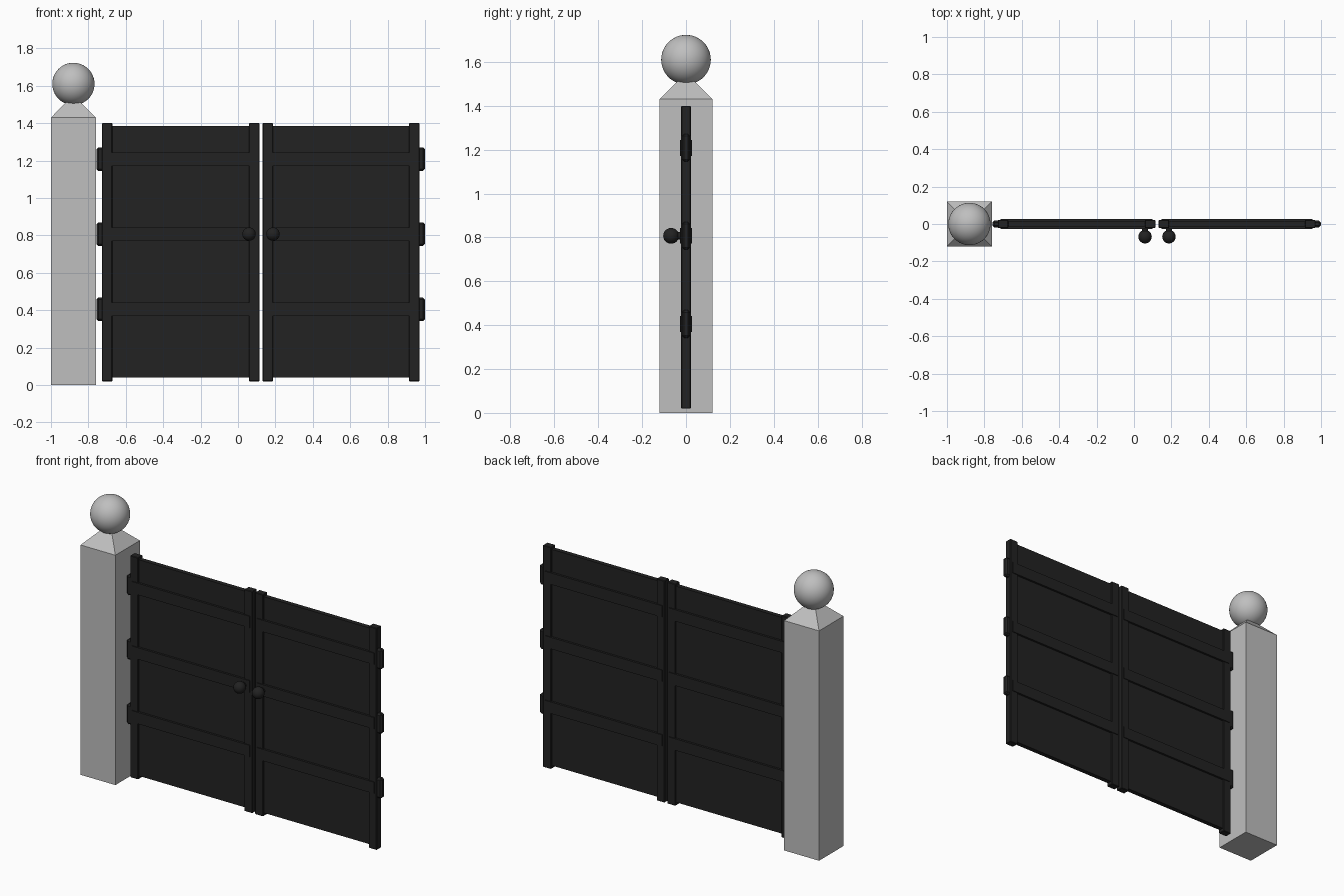
import bpy
import bmesh
from mathutils import Matrix, Vector

cube = bpy.data.objects.get("Cube")
if cube:
    bpy.data.objects.remove(cube, do_unlink=True)


def material(name, color):
    mat = bpy.data.materials.new(name)
    mat.use_nodes = True
    mat.diffuse_color = color
    mat.node_tree.nodes["Principled BSDF"].inputs["Base Color"].default_value = color
    return mat


STONE = material("pale grey stone", (0.52, 0.52, 0.52, 1))
IRON = material("black iron", (0.016, 0.016, 0.016, 1))


def finish(name, bm, mat, smooth=False):
    bmesh.ops.recalc_face_normals(bm, faces=bm.faces)
    mesh = bpy.data.meshes.new(name)
    bm.to_mesh(mesh)
    bm.free()
    mesh.materials.append(mat)
    obj = bpy.data.objects.new(name, mesh)
    bpy.context.collection.objects.link(obj)
    if smooth:
        for poly in mesh.polygons:
            poly.use_smooth = True
    return obj


def box(name, x0, x1, half_y, z0, z1, mat, bevel=0):
    bm = bmesh.new()
    bmesh.ops.create_cube(bm, size=1)
    for v in bm.verts:
        v.co = Vector(((x0 + x1) / 2 + v.co.x * (x1 - x0),
                       v.co.y * 2 * half_y,
                       (z0 + z1) / 2 + v.co.z * (z1 - z0)))
    obj = finish(name, bm, mat)
    if bevel:
        mod = obj.modifiers.new("bevel", 'BEVEL')
        mod.width = bevel
        mod.segments = 1
    return obj


def ball(name, center, radius, mat, segments=32):
    bm = bmesh.new()
    bmesh.ops.create_uvsphere(bm, u_segments=segments, v_segments=segments // 2,
                              radius=radius, matrix=Matrix.Translation(center))
    return finish(name, bm, mat, smooth=True)


# Stone post: square shaft, with its top extruded into a tapering cap
post_x, half, shoulder = -0.88, 0.12, 1.43
bm = bmesh.new()
bmesh.ops.create_cube(bm, size=1)
for v in bm.verts:
    v.co = Vector((post_x + v.co.x * 2 * half, v.co.y * 2 * half,
                   (v.co.z + 0.5) * shoulder))
top = max(bm.faces, key=lambda f: f.calc_center_median().z)
cap = bmesh.ops.extrude_discrete_faces(bm, faces=[top])["faces"][0]
rim = list(cap.verts)
for v in rim:
    v.co = Vector((post_x + (v.co.x - post_x) * 0.3, v.co.y * 0.3, shoulder + 0.085))
finish("stone_post", bm, STONE)
ball("post_ball", (post_x, 0, 1.61), 0.113, STONE, 48)


# Gate leaves: panel, two stiles, three rails, three hinges and a knob each
def gate_leaf(side, outer, inner):
    d = 1 if inner > outer else -1

    def part(name, a, b, half_y, z0, z1, bevel=0):
        lo, hi = sorted((outer + d * a, outer + d * b))
        box(f"{side}_{name}", lo, hi, half_y, z0, z1, IRON, bevel)

    width = abs(inner - outer)
    part("panel", 0.03, width - 0.03, 0.014, 0.04, 1.385)
    part("outer_stile", 0, 0.056, 0.022, 0.02, 1.40, 0.003)
    part("inner_stile", width - 0.056, width, 0.022, 0.02, 1.40, 0.003)
    for i, z in enumerate((0.405, 0.807, 1.208)):
        part(f"rail_{i + 1}", 0.015, width - 0.015, 0.027, z - 0.036, z + 0.036)
        part(f"hinge_{i + 1}", -0.029, 0.02, 0.018, z - 0.063, z + 0.063, 0.01)

    # Round knob on a short stem
    knob_x = inner - d * 0.055
    ball(f"{side}_knob", (knob_x, -0.068, 0.807), 0.036, IRON, 24)
    bm = bmesh.new()
    bmesh.ops.create_cone(bm, cap_ends=True, segments=20, radius1=0.017,
                          radius2=0.017, depth=0.04,
                          matrix=Matrix.Translation((knob_x, -0.035, 0.807))
                          @ Matrix.Rotation(1.5708, 4, 'X'))
    finish(f"{side}_knob_stem", bm, IRON)


gate_leaf("right", -0.728, 0.114)
gate_leaf("left", 0.97, 0.132)
